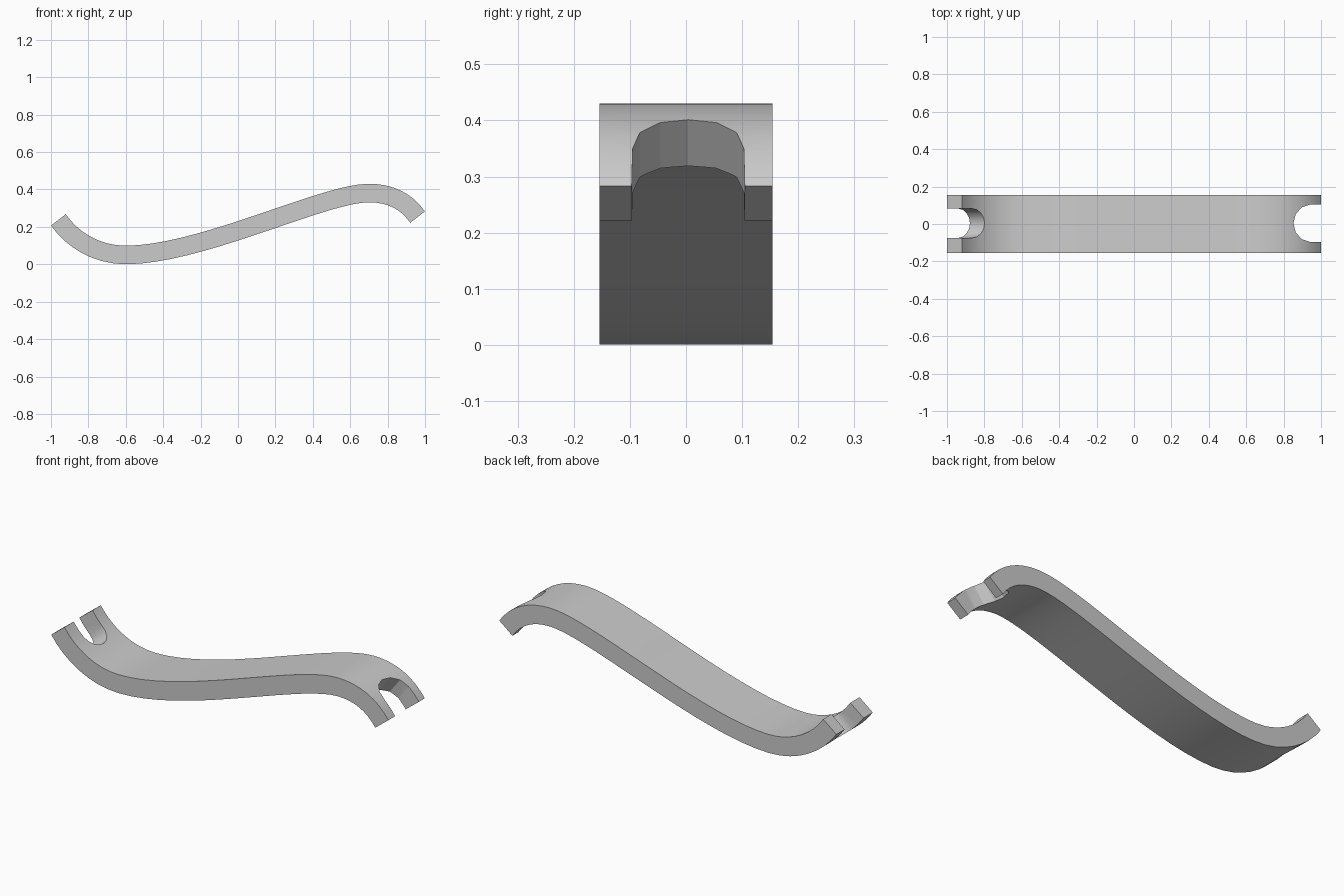
import bpy, bmesh, math
from mathutils import Vector
from mathutils.geometry import interpolate_bezier

old = bpy.data.objects.get("Cube")
if old:
    bpy.data.objects.remove(old, do_unlink=True)

HALF_WIDTH = 0.154
HALF_THICK = 0.0495

grey = bpy.data.materials.new("plain grey")
grey.use_nodes = True
colour = (0.6, 0.6, 0.6, 1)
grey.diffuse_color = colour
grey.node_tree.nodes["Principled BSDF"].inputs["Base Color"].default_value = colour


def prism(name, outline, sweep):
    """Closed prism from a planar outline moved along the sweep vector."""
    bm = bmesh.new()
    face = bm.faces.new([bm.verts.new(p) for p in outline])
    moved = bmesh.ops.extrude_face_region(bm, geom=[face])["geom"]
    bmesh.ops.translate(bm, vec=sweep, verts=[v for v in moved if isinstance(v, bmesh.types.BMVert)])
    bmesh.ops.recalc_face_normals(bm, faces=bm.faces)
    mesh = bpy.data.meshes.new(name)
    bm.to_mesh(mesh)
    bm.free()
    mesh.materials.append(grey)
    obj = bpy.data.objects.new(name, mesh)
    bpy.context.collection.objects.link(obj)
    return obj


# Centre line of the S-bend: left hook, long slope, right hook
segments = [
    ((-0.96, 0.2375), (-0.89, 0.135), (-0.76, 0.05), (-0.6, 0.05), 9),
    ((-0.6, 0.05), (-0.2, 0.05), (0.46, 0.381), (0.7, 0.381), 18),
    ((0.7, 0.381), (0.81, 0.381), (0.9, 0.34), (0.96, 0.2525), 9),
]
path = []
for a, b, c, d, count in segments:
    points = interpolate_bezier(Vector(a), Vector(b), Vector(c), Vector(d), count)
    path += points[1:] if path else points

# Thicken the line into a side profile
upper, lower = [], []
for i, p in enumerate(path):
    t = (path[min(i + 1, len(path) - 1)] - path[max(i - 1, 0)]).normalized()
    n = Vector((-t.y, t.x)) * HALF_THICK
    upper.append(p + n)
    lower.append(p - n)
profile = [Vector((p.x, -HALF_WIDTH, p.y)) for p in upper + lower[::-1]]
bar = prism("curved_bar", profile, Vector((0, 2 * HALF_WIDTH, 0)))


def cut_slot(name, apex, end, radius, steps):
    """Cut a round-bottomed open slot running from apex out past the end."""
    apex, end = Vector((apex[0], 0.004, apex[1])), Vector((end[0], 0.004, end[1]))
    along = (end - apex).normalized()
    normal = along.cross(Vector((0, 1, 0)))
    across = Vector((0, 1, 0))
    centre = apex + along * radius
    outline = [centre - along * radius * math.sin(a) + across * radius * math.cos(a)
               for a in (math.pi * k / steps for k in range(steps + 1))]
    mouth = along * 0.25
    outline += [outline[-1] + mouth - across * 0.005, outline[0] + mouth + across * 0.005]
    cutter = prism(name, [p - normal * 0.15 for p in outline], normal * 0.3)
    cutter.hide_render = True
    cutter.hide_viewport = True
    mod = bar.modifiers.new(name, "BOOLEAN")
    mod.operation = "DIFFERENCE"
    mod.solver = "EXACT"
    mod.object = cutter
    return cutter


# Narrow slot on the low end, wide slot on the high end
cutters = [
    cut_slot("right_slot_cutter", (-0.85, 0.11), (-0.96, 0.2375), 0.078, 8),
    cut_slot("left_slot_cutter", (0.82, 0.359), (0.96, 0.2525), 0.099, 6),
]

# Apply the cuts, then smooth the bends while keeping edges sharp
bpy.context.view_layer.update()
evaluated = bar.evaluated_get(bpy.context.evaluated_depsgraph_get())
bar_mesh = bpy.data.meshes.new_from_object(evaluated)
bar.modifiers.clear()
bar.data = bar_mesh
for cutter in cutters:
    bpy.data.objects.remove(cutter, do_unlink=True)

for obj in bpy.context.selected_objects:
    obj.select_set(False)
bar.select_set(True)
bpy.context.view_layer.objects.active = bar
bpy.ops.object.shade_smooth_by_angle(angle=math.radians(25))
